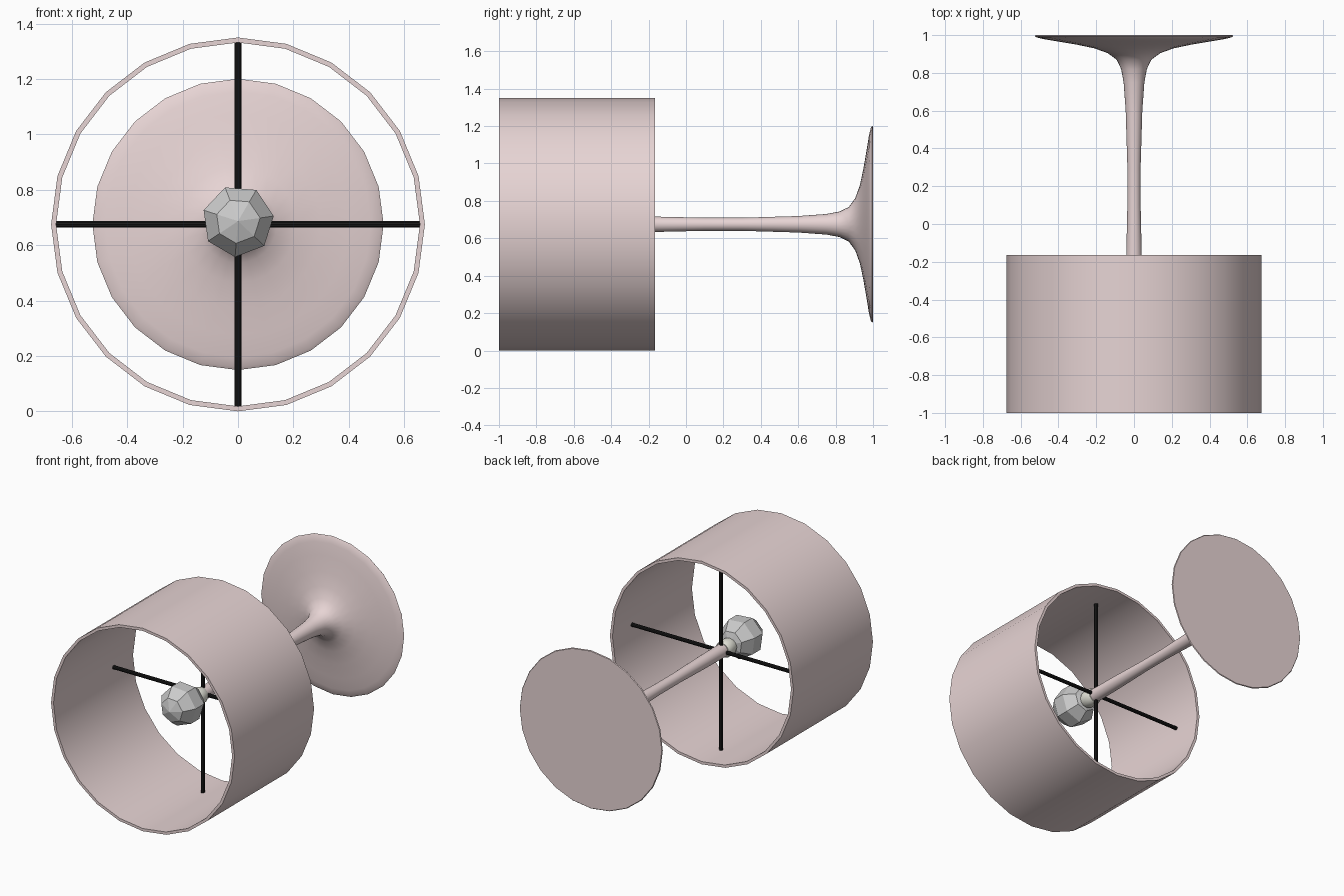
import bpy, bmesh, math
from mathutils import Matrix

if "Cube" in bpy.data.objects:
    bpy.data.objects.remove(bpy.data.objects["Cube"])

AXIS_Z = 0.675  # height of the lamp's long axis, which lies along y


def material(name, rgb):
    m = bpy.data.materials.new(name)
    m.diffuse_color = (*rgb, 1)
    m.use_nodes = True
    m.node_tree.nodes["Principled BSDF"].inputs["Base Color"].default_value = m.diffuse_color
    return m


def finish(bm, name, mat=None, smooth=True):
    bmesh.ops.recalc_face_normals(bm, faces=bm.faces)
    mesh = bpy.data.meshes.new(name)
    bm.to_mesh(mesh)
    bm.free()
    ob = bpy.data.objects.new(name, mesh)
    bpy.context.collection.objects.link(ob)
    if mat:
        mesh.materials.append(mat)
    if smooth:
        bpy.ops.object.select_all(action='DESELECT')
        ob.select_set(True)
        bpy.context.view_layer.objects.active = ob
        bpy.ops.object.shade_smooth_by_angle(angle=math.radians(35))
    return ob


def lathe(name, profile, sides, mat=None, ring=False, smooth=True, phase=90):
    """Revolve (radius, y) points about the lamp axis; ring joins last to first."""
    bm = bmesh.new()
    loops = []
    for r, y in profile:
        if r == 0:
            loops.append([bm.verts.new((0, y, AXIS_Z))] * sides)
            continue
        angles = [math.radians(phase) + math.tau * i / sides for i in range(sides)]
        loops.append([bm.verts.new((r * math.cos(a), y, AXIS_Z + r * math.sin(a)))
                      for a in angles])
    pairs = list(zip(loops, loops[1:]))
    if ring:
        pairs.append((loops[-1], loops[0]))
    for a, b in pairs:
        for i in range(sides):
            j = (i + 1) % sides
            bm.faces.new(list(dict.fromkeys((a[i], a[j], b[j], b[i]))))
    return finish(bm, name, mat, smooth)


pink = material("pale_pink", (0.8, 0.66, 0.66))
black = material("black", (0.01, 0.01, 0.01))
cream = material("cream", (0.8, 0.8, 0.72))

# Open drum shade with a thin wall
lathe("shade", [(0.675, -1), (0.675, -0.165), (0.657, -0.165), (0.657, -1)],
      24, pink, ring=True)

# Flared base and slim stem in one turned piece
lathe("base_and_stem",
      [(0, -0.39), (0.043, -0.39), (0.041, -0.165), (0.035, 0.1), (0.035, 0.3),
       (0.044, 0.6), (0.055, 0.75), (0.068, 0.82), (0.092, 0.87), (0.14, 0.905),
       (0.21, 0.93), (0.30, 0.949), (0.40, 0.966), (0.48, 0.979), (0.515, 0.988),
       (0.526, 0.995), (0.522, 1), (0, 1)], 24, pink)

# Crossed rods that hold the shade
for name, axis in (("rod_horizontal", 'Y'), ("rod_vertical", 'Z')):
    bm = bmesh.new()
    bmesh.ops.create_cone(bm, cap_ends=True, segments=10, radius1=0.0125,
                          radius2=0.0125, depth=1.316)
    turn = Matrix.Rotation(math.pi / 2, 4, 'Y') if axis == 'Y' else Matrix()
    bm.transform(Matrix.Translation((0, -0.37, AXIS_Z)) @ turn)
    finish(bm, name, black)

# Bulb socket
lathe("socket", [(0, -0.375), (0.048, -0.38), (0.055, -0.40), (0.055, -0.45),
                 (0.045, -0.475), (0, -0.475)], 12, cream)

# Faceted low-poly bulb
R, CY = 0.137, -0.585
arc = [(R * math.sin(math.pi * k / 5), CY - R * math.cos(math.pi * k / 5))
       for k in range(1, 5)]
bulb = lathe("bulb", [(0, CY - R), *arc, (0, CY + R)], 7, smooth=False, phase=111)
bulb.location.z = 0.012
